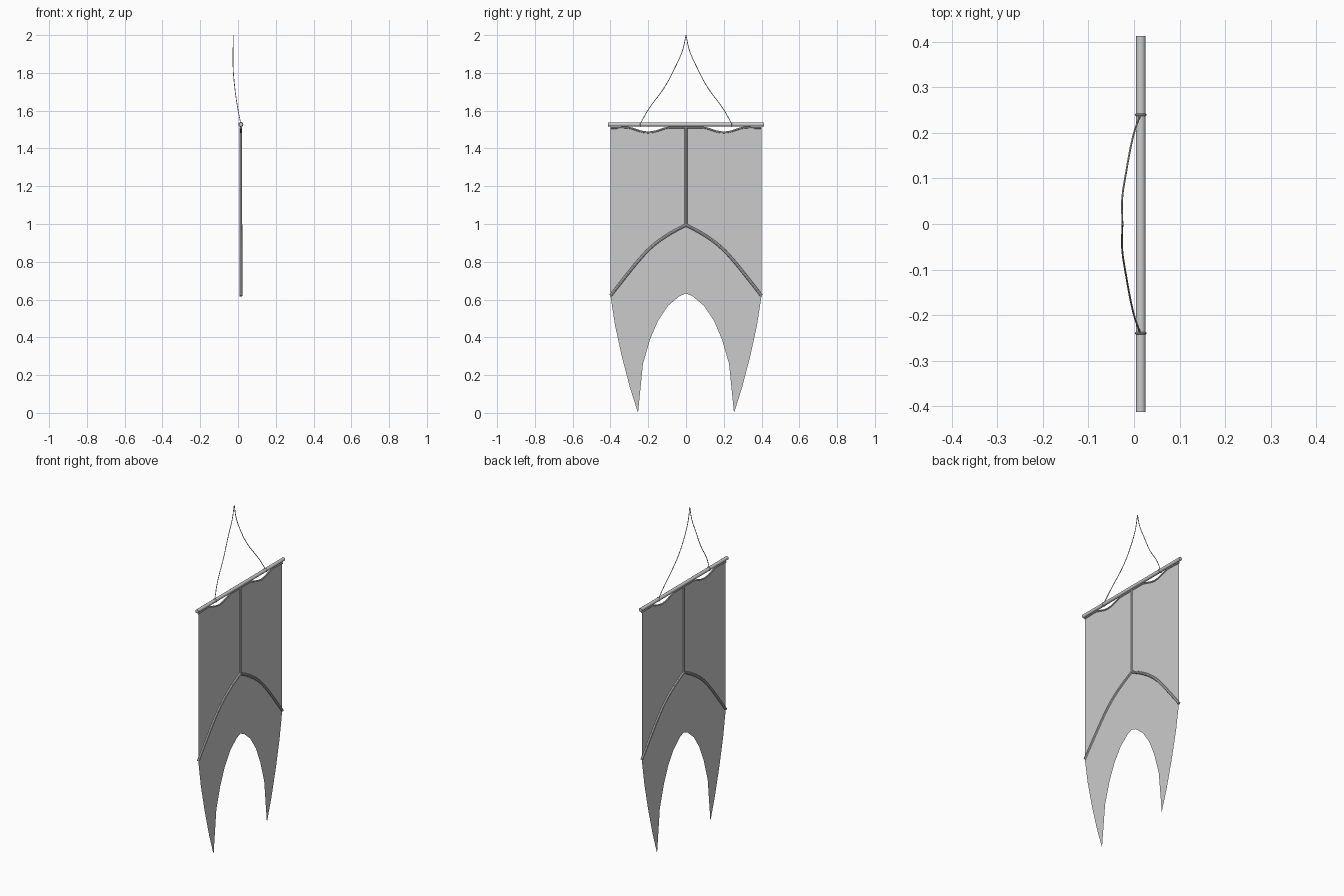
import bpy, bmesh, math
from mathutils import Matrix, Vector

cube = bpy.data.objects.get("Cube")
if cube:
    bpy.data.objects.remove(cube, do_unlink=True)

grey = bpy.data.materials.new("plain grey")
grey.use_nodes = True
grey.diffuse_color = (0.6, 0.6, 0.6, 1)
grey.node_tree.nodes["Principled BSDF"].inputs["Base Color"].default_value = (0.6, 0.6, 0.6, 1)

CLOTH_X = 0.015
POLE_Z = 1.527


def add_mesh(name, bm, mirror=False, smooth=False):
    mesh = bpy.data.meshes.new(name)
    bm.to_mesh(mesh)
    bm.free()
    mesh.materials.append(grey)
    obj = bpy.data.objects.new(name, mesh)
    bpy.context.collection.objects.link(obj)
    if mirror:
        mod = obj.modifiers.new("mirror", 'MIRROR')
        mod.use_axis = (False, True, False)
    if smooth:
        bpy.ops.object.select_all(action='DESELECT')
        obj.select_set(True)
        bpy.context.view_layer.objects.active = obj
        bpy.ops.object.shade_smooth_by_angle(angle=math.radians(40))


def tube(name, points, radius, curved=True, mirror=True):
    """Round cord swept along points, optionally with smooth bends."""
    curve = bpy.data.curves.new(name, 'CURVE')
    curve.dimensions = '3D'
    curve.bevel_depth = radius
    curve.bevel_resolution = 2
    curve.resolution_u = 6
    curve.use_fill_caps = True
    spline = curve.splines.new('BEZIER')
    spline.bezier_points.add(len(points) - 1)
    for bp, co in zip(spline.bezier_points, points):
        bp.co = co
        bp.handle_left_type = bp.handle_right_type = 'AUTO' if curved else 'VECTOR'
    helper = bpy.data.objects.new(name + " path", curve)
    bpy.context.collection.objects.link(helper)
    bpy.context.view_layer.update()
    mesh = bpy.data.meshes.new_from_object(
        helper.evaluated_get(bpy.context.evaluated_depsgraph_get()))
    bpy.data.objects.remove(helper, do_unlink=True)
    bm = bmesh.new()
    bm.from_mesh(mesh)
    bpy.data.meshes.remove(mesh)
    add_mesh(name, bm, mirror, smooth=True)


def panel(name, outline):
    """Flat sheet of cloth, half outline mirrored across the middle."""
    bm = bmesh.new()
    face = bm.faces.new([bm.verts.new((CLOTH_X, y, z)) for y, z in outline])
    bmesh.ops.triangulate(bm, faces=[face])
    add_mesh(name, bm, mirror=True)


def on_cloth(points):
    return [(CLOTH_X, y, z) for y, z in points]


# Half outlines, from the middle outwards
scallop = [(0.09 + 0.22 * i / 10, 1.511 - 0.026 * math.sin(math.pi * i / 10) ** 1.5)
           for i in range(11)]
top_edge = [(0, 1.511)] + scallop + [(0.4, 1.508)]
chevron = [(0, 0.995), (0.1, 0.94), (0.19, 0.872), (0.25, 0.808), (0.32, 0.722), (0.4, 0.62)]
tail_outer = [(0.375, 0.46), (0.34, 0.30), (0.297, 0.135), (0.254, 0)]
tail_inner = [(0.228, 0.26), (0.19, 0.39), (0.148, 0.488), (0.095, 0.567),
              (0.035, 0.618), (0, 0.632)]

# Cloth
panel("upper_cloth", top_edge + chevron[::-1])
panel("swallow_tail", chevron + tail_outer + tail_inner)

# Piped seams
tube("chevron_seam", on_cloth(chevron), 0.008)
tube("centre_seam", on_cloth([(0, 0.995), (0, 1.511)]), 0.007, curved=False, mirror=False)
tube("top_hem", on_cloth(top_edge), 0.005, curved=False)

# Cross pole
bm = bmesh.new()
bmesh.ops.create_cone(bm, cap_ends=True, segments=16, radius1=0.0105, radius2=0.0105, depth=0.826)
bmesh.ops.rotate(bm, verts=bm.verts, matrix=Matrix.Rotation(math.pi / 2, 3, 'X'))
bmesh.ops.translate(bm, verts=bm.verts, vec=Vector((CLOTH_X, 0, POLE_Z)))
add_mesh("cross_pole", bm, smooth=True)

# Rope loops wrapped round the pole
loop = [(CLOTH_X + 0.0105 * math.cos(a), 0.24, POLE_Z + 0.0105 * math.sin(a))
        for a in (2 * math.pi * i / 16 for i in range(17))]
tube("pole_loop", loop, 0.0025, curved=False)

# Hanging rope, drooping from the apex to each loop
rope = [(0.013, 0.238, 1.538), (0, 0.2, 1.605), (-0.018, 0.11, 1.73),
        (-0.026, 0.055, 1.835), (-0.026, 0.018, 1.92), (-0.025, 0, 2.0)]
tube("hanging_rope", rope, 0.002)
